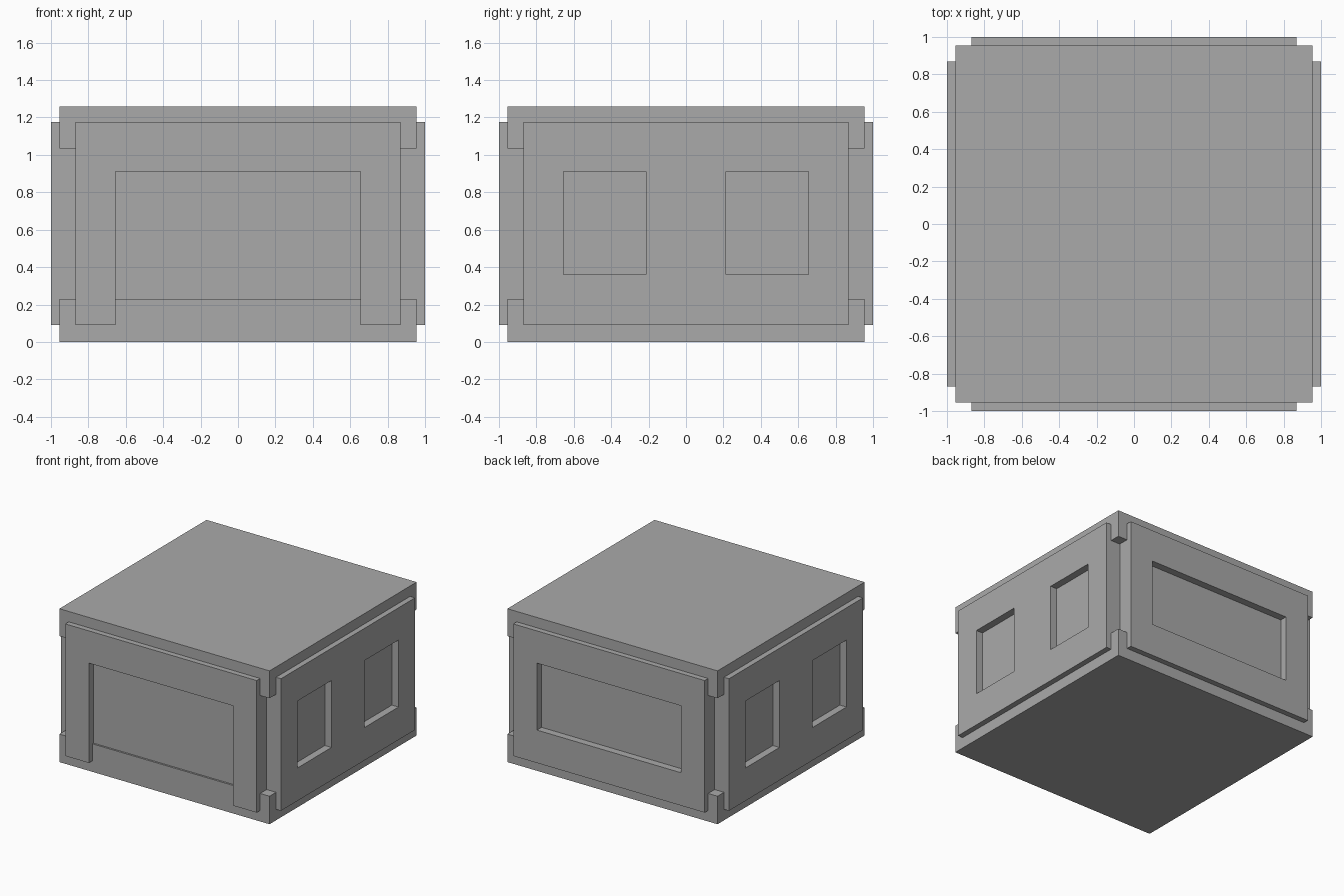
import bpy, bmesh
from math import pi
from mathutils import Matrix, Vector

cube = bpy.data.objects.get("Cube")
if cube:
    bpy.data.objects.remove(cube, do_unlink=True)

grey = bpy.data.materials.new("plain grey")
grey.use_nodes = True
GREY = (0.4, 0.4, 0.4, 1)
grey.diffuse_color = GREY
grey.node_tree.nodes["Principled BSDF"].inputs["Base Color"].default_value = GREY

HALF, CAP, OUTER, RECESS = 0.87, 0.955, 1.0, 0.94
LOW, HIGH = 0.09, 1.175


def boxes(name, spans, turn=0):
    """One object from (min corner, max corner) boxes, turned about z."""
    bm = bmesh.new()
    for lo, hi in spans:
        lo, hi = Vector(lo), Vector(hi)
        place = Matrix.Translation((lo + hi) / 2) @ Matrix.Diagonal((*(hi - lo), 1))
        bmesh.ops.create_cube(bm, size=1, matrix=place)
    bm.transform(Matrix.Rotation(turn, 4, "Z"))
    mesh = bpy.data.meshes.new(name)
    bm.to_mesh(mesh)
    bm.free()
    mesh.materials.append(grey)
    obj = bpy.data.objects.new(name, mesh)
    bpy.context.collection.objects.link(obj)
    return obj


def wall(name, openings, turn):
    """Thick front-facing panel with recessed openings, turned into place."""
    panel = boxes(name, [((-HALF, -OUTER, LOW), (HALF, -HALF, HIGH))], turn)
    cutter = boxes(name + "_cutter", [((x0, -1.1, z0), (x1, -RECESS, z1))
                                      for x0, x1, z0, z1 in openings], turn)
    cut = panel.modifiers.new("recess", "BOOLEAN")
    cut.operation, cut.solver, cut.object = "DIFFERENCE", "EXACT", cutter
    bpy.context.view_layer.objects.active = panel
    bpy.ops.object.modifier_apply(modifier=cut.name)
    bpy.data.objects.remove(cutter, do_unlink=True)


# Base, roof and inner core
boxes("base_slab", [((-CAP, -CAP, 0), (CAP, CAP, 0.23))])
boxes("roof_slab", [((-CAP, -CAP, 1.035), (CAP, CAP, 1.26))])
boxes("core", [((-HALF, -HALF, LOW), (HALF, HALF, HIGH))])

# Walls: doorway in front, one wide window behind, two windows on each side
W, SILL, HEAD = 0.655, 0.36, 0.91
pair = [(-W, -0.215, SILL, HEAD), (0.215, W, SILL, HEAD)]
wall("front_wall", [(-W, W, 0, HEAD)], 0)
wall("left_wall", pair, pi / 2)
wall("back_wall", [(-W, W, SILL, HEAD)], pi)
wall("right_wall", pair, -pi / 2)
